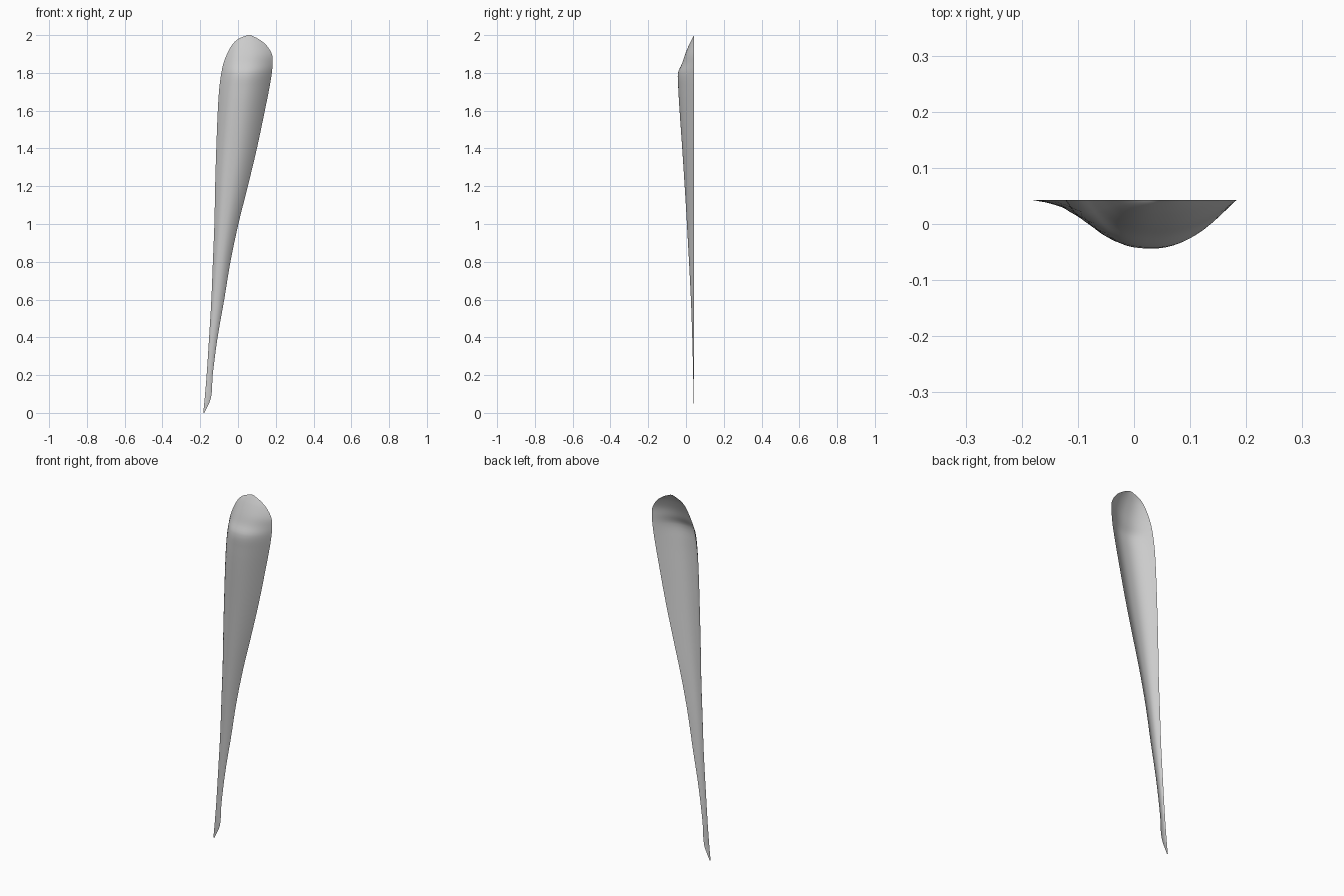
import bpy
import bmesh

cube = bpy.data.objects.get("Cube")
if cube:
    bpy.data.objects.remove(cube)

BACK_Y = 0.043
COLUMNS = 20
STEPS = 4

# Stations up the blade: height, right edge x, left edge x, bulge depth
STATIONS = [
    (0.0, -0.184, -0.178, 0.0),
    (0.08, -0.176, -0.143, 0.003),
    (0.2, -0.166, -0.134, 0.005),
    (0.4, -0.153, -0.108, 0.010),
    (0.6, -0.141, -0.073, 0.017),
    (0.8, -0.133, -0.040, 0.027),
    (1.0, -0.125, 0.002, 0.038),
    (1.2, -0.121, 0.052, 0.050),
    (1.4, -0.115, 0.100, 0.063),
    (1.6, -0.107, 0.142, 0.077),
    (1.72, -0.099, 0.166, 0.084),
    (1.8, -0.088, 0.179, 0.085),
    (1.85, -0.077, 0.183, 0.064),
    (1.9, -0.058, 0.179, 0.047),
    (1.95, -0.030, 0.147, 0.026),
    (1.98, 0.002, 0.108, 0.011),
    (2.0, 0.050, 0.066, 0.0),
]


def smooth_stations(points):
    """Insert rows between stations with a non-uniform cubic."""
    def slope(i, k):
        a, b = points[max(i - 1, 0)], points[min(i + 1, len(points) - 1)]
        return (b[k] - a[k]) / (b[0] - a[0])

    rows = []
    for i in range(len(points) - 1):
        p, q = points[i], points[i + 1]
        h = q[0] - p[0]
        for s in range(STEPS):
            t = s / STEPS
            row = [p[0] + h * t]
            for k in range(1, 4):
                row.append((1 + 2 * t) * (1 - t) ** 2 * p[k]
                           + t * (1 - t) ** 2 * h * slope(i, k)
                           + t * t * (3 - 2 * t) * q[k]
                           + t * t * (t - 1) * h * slope(i + 1, k))
            rows.append(row)
    rows.append(list(points[-1]))
    return rows


# Open curved shell lofted through the rows, fuller on its right side
bm = bmesh.new()
grid = []
for z, x0, x1, depth in smooth_stations(STATIONS):
    ring = []
    for c in range(COLUMNS + 1):
        u = 2 * c / COLUMNS - 1
        v = (u + 0.06) / (1.06 if u > -0.06 else 0.94)
        bulge = 1 - abs(v) ** (2 if v > 0 else 2.8)
        x = (x0 + x1) / 2 + u * (x1 - x0) / 2
        ring.append(bm.verts.new((x, BACK_Y - max(depth, 0) * bulge, z)))
    grid.append(ring)

for low, high in zip(grid, grid[1:]):
    for c in range(COLUMNS):
        bm.faces.new((low[c], low[c + 1], high[c + 1], high[c]))

mesh = bpy.data.meshes.new("curved_blade_shell")
bm.to_mesh(mesh)
bm.free()
mesh.shade_smooth()
blade = bpy.data.objects.new("curved_blade_shell", mesh)
bpy.context.collection.objects.link(blade)
